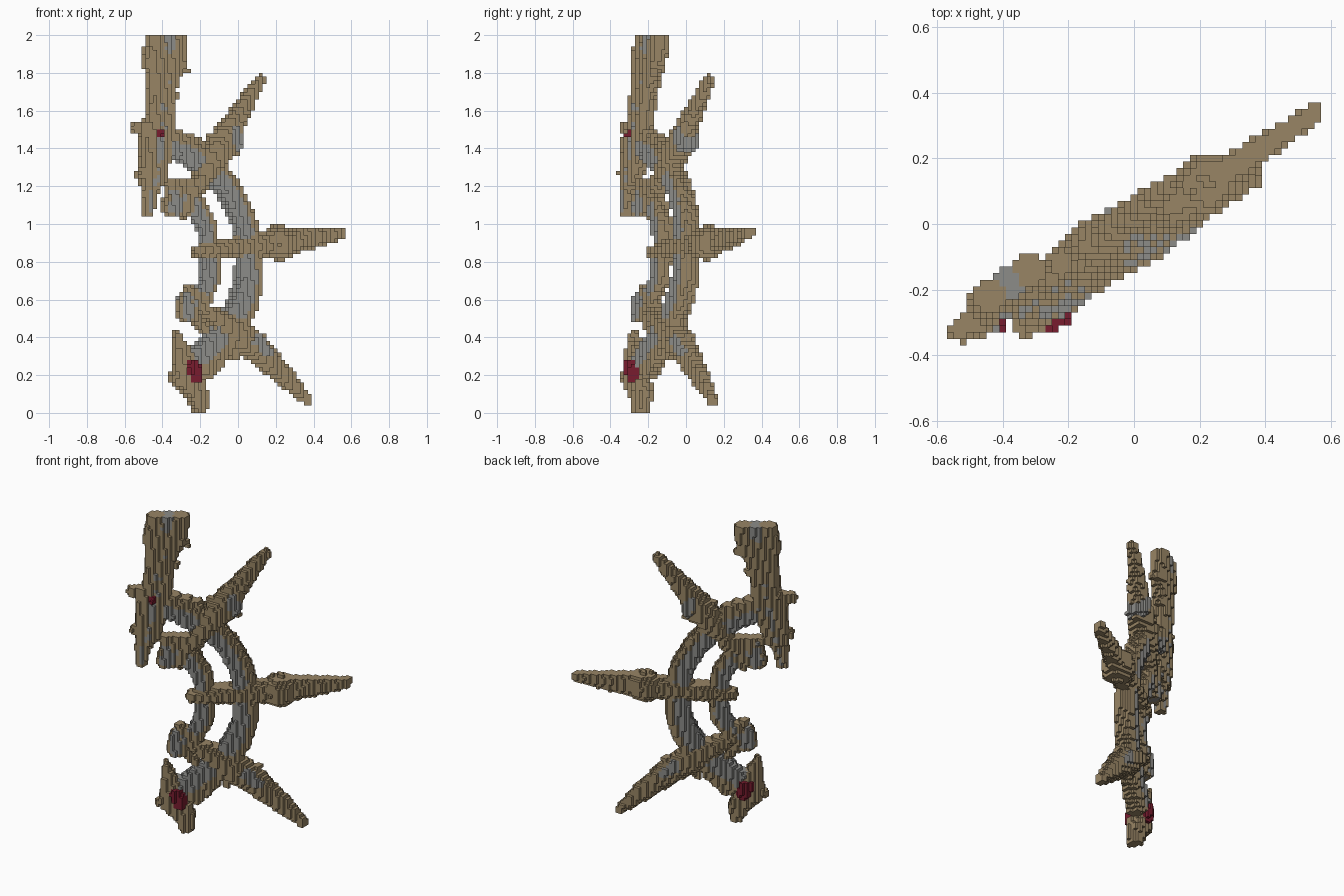
import bpy, bmesh, math
from mathutils import Vector

cube = bpy.data.objects.get("Cube")
if cube:
    bpy.data.objects.remove(cube, do_unlink=True)

STEP = 0.02                      # voxel size
COS, SIN = 0.84, 0.545           # heading of the flat blade plane
HUB = Vector((-0.55, 0.85))      # centre the two crescents curve around


def material(name, rgb):
    m = bpy.data.materials.new(name)
    m.use_nodes = True
    m.diffuse_color = (*rgb, 1)
    bsdf = m.node_tree.nodes["Principled BSDF"]
    bsdf.inputs["Base Color"].default_value = (*rgb, 1)
    bsdf.inputs["Roughness"].default_value = 0.9
    return m


MATS = [material("weathered_brown", (0.315, 0.235, 0.13)),
        material("steel_grey", (0.265, 0.262, 0.25)),
        material("dark_red", (0.19, 0.012, 0.028))]
BROWN, GREY, RED = 0, 1, 2


# Colour rules: k = distance from centreline / radius, out = offset away from hub / radius
def brown(k, out): return BROWN
def grey(k, out): return GREY
def red(k, out): return RED
def crescent(k, out): return BROWN if out > 0.35 else GREY
def striped(k, out): return GREY if k < 0.24 else BROWN
def cored(k, out): return GREY if k < 0.75 else BROWN


cells = {}                       # voxel -> (part, material index)


def stroke(part, points, rule, power=6, v0=0.0):
    """Fill voxels along a tapering path of (x, z, half width, half depth) points."""
    for a, b in zip(points, points[1:]):
        pa, pb = Vector((a[0] / COS, a[1])), Vector((b[0] / COS, b[1]))
        ab = pb - pa
        big = max(a[2], b[2]) + max(a[3], b[3]) + abs(v0) + STEP
        x0, x1 = (round((f(a[0], b[0]) + s * big) / STEP) for f, s in ((min, -1), (max, 1)))
        z0 = max(0, int((min(a[1], b[1]) - big) / STEP))
        z1 = min(99, int((max(a[1], b[1]) + big) / STEP))
        for i in range(x0, x1 + 1):
            for k in range(z0, z1 + 1):
                x, z = i * STEP, (k + 0.5) * STEP
                ymid = 0.65 * x + 0.085 * (z - 0.97) - 0.02
                jm = round(ymid / STEP)
                for j in range(jm - 8, jm + 9):
                    v = (j * STEP - ymid) * COS
                    p = Vector(((x + SIN * v) / COS, z))
                    t = min(1, max(0, (p - pa).dot(ab) / ab.length_squared))
                    near = pa + ab * t
                    r = a[2] + (b[2] - a[2]) * t
                    dep = a[3] + (b[3] - a[3]) * t
                    d = (p - near).length / r
                    if d ** power + abs((v - v0) / dep) ** power < 1:
                        out = ((p - HUB).length - (near - HUB).length) / r
                        cells[i, j, k] = (part, rule(d, out))


# Crescents
stroke("outer_crescent", [(-.36, 1.43, .065, .05), (-.27, 1.38, .07, .05), (-.15, 1.31, .066, .05),
                          (-.05, 1.18, .063, .05), (.02, 1.05, .062, .05), (.055, .9, .064, .055),
                          (.057, .7, .067, .058), (.025, .58, .075, .058), (-.03, .46, .075, .055),
                          (-.12, .36, .078, .05), (-.22, .27, .08, .05)], crescent)
stroke("inner_crescent", [(-.33, 1.15, .055, .04), (-.23, 1.1, .058, .04), (-.17, 1.0, .05, .04),
                          (-.145, .86, .05, .04), (-.15, .7, .052, .04), (-.2, .6, .052, .04),
                          (-.26, .55, .045, .04)], crescent)

# Flared ends of the inner crescent
stroke("upper_inner_flare", [(-.35, 1.2, .03, .04), (-.345, 1.09, .058, .042)], cored)
stroke("upper_inner_flare", [(-.27, 1.1, .04, .04), (-.28, 1.04, .015, .03)], brown)
stroke("upper_inner_flare", [(-.37, 1.215, .026, .035), (-.2, 1.2, .04, .045)], brown)
stroke("lower_inner_flare", [(-.27, .665, .02, .03), (-.2, .6, .038, .04)], brown)
stroke("lower_inner_flare", [(-.25, .53, .035, .035), (-.18, .44, .018, .03)], brown)
stroke("lower_inner_flare", [(-.285, .61, .03, .042), (-.275, .53, .055, .044)], cored)

# Lower blade tip
stroke("lower_blade", [(-.325, .42, .012, .035), (-.305, .33, .04, .045), (-.275, .2, .085, .05),
                       (-.22, .1, .055, .048), (-.2, .0, .03, .045)], brown)
stroke("lower_blade", [(-.3, .19, .04, .04), (-.345, .18, .024, .03)], brown)
stroke("lower_blade", [(-.17, .23, .05, .045), (-.08, .31, .03, .045)], brown)

# Handle post, guard and fang
stroke("handle_post", [(-.415, 1.5, .08, .05), (-.41, 1.7, .08, .048), (-.4, 1.76, .09, .048),
                       (-.39, 1.86, .124, .048), (-.382, 1.93, .122, .048), (-.372, 2.09, .112, .048)],
       striped)
stroke("handle_post", [(-.32, 1.82, .025, .03), (-.275, 1.82, .014, .02)], brown)
stroke("handle_post", [(-.37, 1.68, .022, .03), (-.325, 1.68, .014, .02)], brown)
stroke("guard", [(-.42, 1.52, .085, .05), (-.43, 1.44, .095, .05), (-.45, 1.25, .07, .045),
                 (-.47, 1.17, .045, .035), (-.475, 1.06, .027, .03)], striped)
stroke("guard", [(-.46, 1.49, .055, .04), (-.545, 1.51, .022, .028)], brown)
stroke("guard", [(-.48, 1.27, .04, .035), (-.51, 1.27, .03, .03)], brown)
stroke("guard", [(-.38, 1.47, .05, .045), (-.2, 1.43, .022, .04)], brown)

# Spikes that wrap across both crescents
stroke("upper_spike", [(-.25, 1.16, .03, .05), (-.17, 1.28, .06, .07), (-.1, 1.4, .085, .075),
                       (-.03, 1.52, .065, .055), (.115, 1.765, .028, .03)], brown, 2.5)
stroke("upper_spike", [(-.08, 1.39, .05, .04), (-.01, 1.37, .018, .025)], brown)
stroke("upper_spike", [(-.1, 1.43, .04, .04), (-.145, 1.47, .018, .025)], brown)
stroke("upper_spike", [(-.035, 1.49, .034, .062), (-.025, 1.42, .034, .06)], grey)
stroke("middle_spike", [(-.21, .855, .035, .05), (-.08, .87, .052, .065), (.06, .885, .06, .065),
                        (.15, .89, .066, .06), (.22, .9, .092, .092), (.29, .915, .075, .05),
                        (.4, .93, .06, .04), (.545, .955, .034, .03)], brown, 2.5)
stroke("middle_spike", [(.19, .95, .03, .03), (.18, .975, .016, .025)], brown)
stroke("middle_spike", [(.2, .86, .03, .03), (.21, .825, .016, .025)], brown)
stroke("lower_spike", [(-.22, .57, .03, .045), (-.1, .49, .055, .065), (.02, .4, .085, .072),
                       (.12, .32, .075, .055), (.25, .19, .055, .04), (.37, .065, .028, .028)], brown, 2.5)
stroke("lower_spike", [(.08, .39, .04, .035), (.135, .41, .018, .025)], brown)
stroke("lower_spike", [(0, .36, .04, .035), (-.02, .3, .018, .025)], brown)
stroke("lower_spike", [(.08, .38, .036, .068), (.14, .32, .03, .058)], grey)

# Red gems
stroke("lower_gem", [(-.262, .25, .04, .074), (-.245, .195, .038, .074)], red)
stroke("guard_gem", [(-.436, 1.475, .014, .018), (-.436, 1.482, .014, .018)], red, 6, -.052)

# Surface of every part: only the faces that touch air
SIDES = [(axis, s) for axis in range(3) for s in (-1, 1)]


def build(part):
    bm = bmesh.new()
    verts = {}
    for cell, (owner, mat) in cells.items():
        if owner != part:
            continue
        for axis, s in SIDES:
            beside = list(cell)
            beside[axis] += s
            if tuple(beside) in cells:
                continue
            corners = []
            for e, f in ((-1, -1), (1, -1), (1, 1), (-1, 1))[::s]:
                c = [2 * n for n in cell]
                c[axis] += s
                c[(axis + 1) % 3] += e
                c[(axis + 2) % 3] += f
                c = tuple(c)
                if c not in verts:
                    verts[c] = bm.verts.new((c[0] * STEP / 2, c[1] * STEP / 2, (c[2] + 1) * STEP / 2))
                corners.append(verts[c])
            bm.faces.new(corners).material_index = mat
    mesh = bpy.data.meshes.new(part)
    bm.to_mesh(mesh)
    bm.free()
    for m in MATS:
        mesh.materials.append(m)
    bpy.context.collection.objects.link(bpy.data.objects.new(part, mesh))


for part in sorted({owner for owner, _ in cells.values()}):
    build(part)
